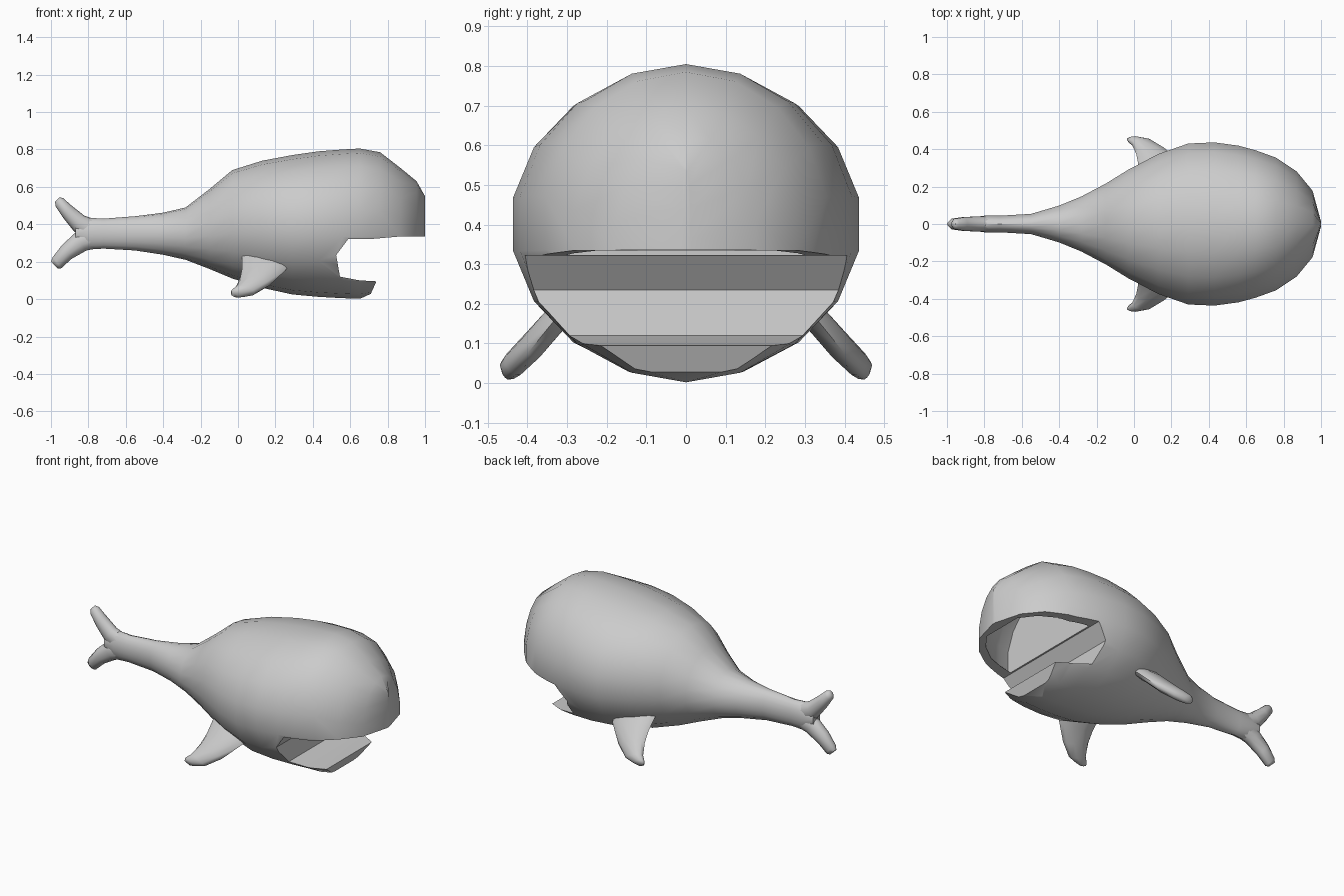
import bpy, bmesh, math
from mathutils import Vector

if "Cube" in bpy.data.objects:
    bpy.data.objects.remove(bpy.data.objects["Cube"])

skin = bpy.data.materials.new("grey_skin")
skin.diffuse_color = (0.6, 0.6, 0.6, 1)
skin.use_nodes = True
skin.node_tree.nodes["Principled BSDF"].inputs["Base Color"].default_value = skin.diffuse_color


def finish(name, bm):
    bmesh.ops.recalc_face_normals(bm, faces=bm.faces)
    me = bpy.data.meshes.new(name)
    bm.to_mesh(me)
    bm.free()
    me.materials.append(skin)
    ob = bpy.data.objects.new(name, me)
    bpy.context.collection.objects.link(ob)
    return ob


def loft(name, sections, sides, floor=None):
    """Skin ellipses; each section is (edge point, opposite edge point, half-thickness vector)."""
    bm = bmesh.new()
    rings = []
    for a, b, w in sections:
        a, b, w = Vector(a), Vector(b), Vector(w)
        ring = []
        for i in range(sides):
            t = 2 * math.pi * i / sides
            p = (a + b) / 2 + (a - b) / 2 * math.cos(t) + w * math.sin(t)
            if floor is not None:
                p.z = max(p.z, floor)
            ring.append(bm.verts.new(p))
        rings.append(ring)
    for r, s in zip(rings, rings[1:]):
        for i in range(sides):
            j = (i + 1) % sides
            bm.faces.new((r[i], r[j], s[j], s[i]))
    bm.faces.new(rings[0])
    bm.faces.new(rings[-1])
    return finish(name, bm)


def smooth(ob, angle):
    bpy.ops.object.select_all(action='DESELECT')
    ob.select_set(True)
    bpy.context.view_layer.objects.active = ob
    bpy.ops.object.shade_smooth_by_angle(angle=math.radians(angle))


def cut(ob, cutter):
    m = ob.modifiers.new("cut", 'BOOLEAN')
    m.operation, m.solver, m.object = 'DIFFERENCE', 'EXACT', cutter
    bpy.context.view_layer.objects.active = ob
    bpy.ops.object.modifier_apply(modifier=m.name)
    bpy.data.objects.remove(cutter)


# Body: x, top z, bottom z, half width
profile = [
    (-.87, .40, .31, .035), (-.80, .435, .265, .045), (-.72, .43, .27, .045),
    (-.55, .443, .26, .055), (-.40, .462, .237, .10), (-.28, .49, .21, .15),
    (-.15, .59, .16, .22), (-.03, .69, .11, .295), (.13, .74, .06, .38),
    (.29, .77, .025, .437), (.43, .79, .012, .443), (.56, .80, .005, .425),
    (.65, .805, .002, .40), (.76, .785, .02, .36), (.87, .70, .06, .285),
    (.955, .63, .09, .18), (1.0, .55, .11, .012)]
body = loft("body", [((x, 0, t), (x, 0, b), (0, w, 0)) for x, t, b, w in profile], 18)

# Mouth opening with a flat lower jaw
outline = [(.59, .322), (.72, .322), (.87, .335), (1.2, .336), (1.2, -.2), (.655, -.2),
           (.655, .003), (.71, .028), (.74, .095), (.65, .10), (.545, .12), (.525, .235)]
bm = bmesh.new()
face = bm.faces.new([bm.verts.new((x, -.6, z)) for x, z in outline])
ext = bmesh.ops.extrude_face_region(bm, geom=[face])
bmesh.ops.translate(bm, vec=(0, 1.2, 0),
                    verts=[v for v in ext["geom"] if isinstance(v, bmesh.types.BMVert)])
cut(body, finish("mouth_cutter", bm))

# Hollow inside the upper head
inner = [(.60, .74, .36), (.68, .74, .34), (.76, .72, .305), (.87, .63, .225), (.94, .55, .13)]
cut(body, loft("cavity_cutter", [((x, 0, t), (x, 0, .06), (0, w, 0)) for x, t, w in inner], 18, .30))
smooth(body, 32)

# Tail flukes: outer edge, inner edge (x, z), half thickness
flukes = {
    "upper_fluke": [((-.76, .425), (-.78, .30), .04), ((-.82, .445), (-.875, .36), .042),
                    ((-.89, .50), (-.935, .435), .038), ((-.935, .54), (-.975, .495), .03),
                    ((-.955, .545), (-.978, .52), .015)],
    "lower_fluke": [((-.76, .27), (-.78, .40), .04), ((-.81, .26), (-.875, .35), .042),
                    ((-.89, .215), (-.94, .29), .038), ((-.945, .165), (-.99, .225), .03),
                    ((-.962, .163), (-1.0, .20), .015)]}
for name, secs in flukes.items():
    smooth(loft(name, [((a[0], 0, a[1]), (b[0], 0, b[1]), (0, w, 0)) for a, b, w in secs], 10), 60)

# Side fins, mirrored: leading edge, trailing edge, half thickness
fin = [((.29, .27, .21), (.02, .25, .24), .024), ((.255, .335, .155), (.022, .325, .165), .024),
       ((.17, .40, .075), (.012, .375, .115), .024), ((.09, .445, .03), (-.012, .425, .065), .022),
       ((.03, .455, .018), (-.036, .447, .045), .018), ((.0, .457, .014), (-.038, .453, .028), .01)]
for side, s in (("left", 1), ("right", -1)):
    smooth(loft(side + "_fin", [((a[0], s * a[1], a[2]), (b[0], s * b[1], b[2]), (0, s * w, w))
                                for a, b, w in fin], 10), 60)
